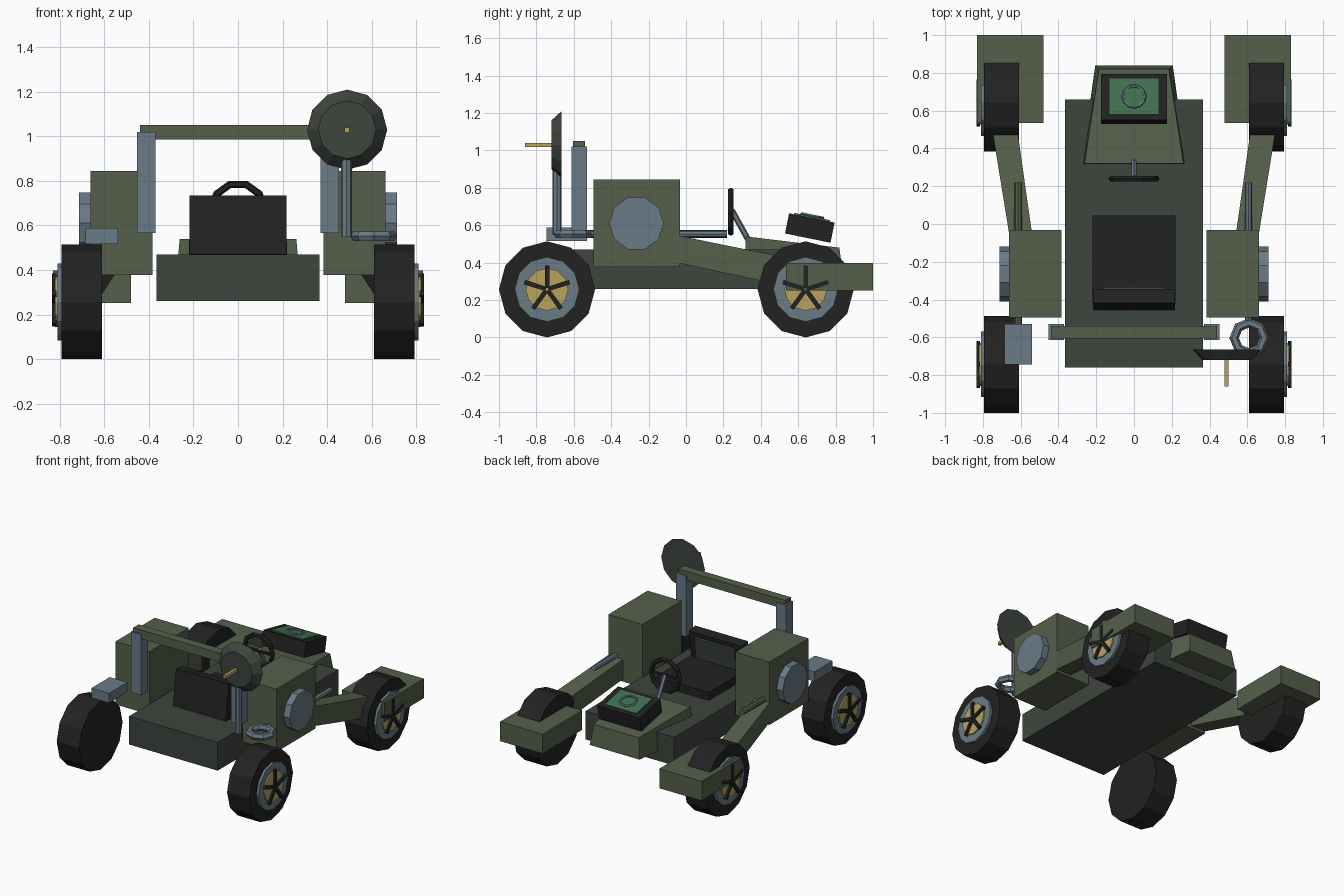
import bpy, bmesh, math
from mathutils import Matrix, Vector

if "Cube" in bpy.data.objects:
    bpy.data.objects.remove(bpy.data.objects["Cube"])


def mat(name, rgb):
    m = bpy.data.materials.new(name)
    m.diffuse_color = (*rgb, 1)
    m.use_nodes = True
    m.node_tree.nodes["Principled BSDF"].inputs["Base Color"].default_value = m.diffuse_color
    return m


GREEN = mat("olive green", (0.090, 0.115, 0.068))
DARK = mat("dark grey green", (0.048, 0.058, 0.048))
BLACK = mat("rubber black", (0.016, 0.016, 0.016))
STEEL = mat("steel blue", (0.140, 0.198, 0.240))
GOLD = mat("gold", (0.479, 0.365, 0.107))
SCREEN = mat("screen green", (0.054, 0.168, 0.080))


def finish(name, m):
    o = bpy.context.object
    o.name = name
    o.data.materials.append(m)
    return o


def box(name, m, x, y, z, rot=(0, 0, 0)):
    """Box from (min, max) ranges, turned about its centre."""
    c = [(a + b) / 2 for a, b in (x, y, z)]
    bpy.ops.mesh.primitive_cube_add(size=1, location=c, rotation=rot)
    o = finish(name, m)
    o.data.transform(Matrix.Diagonal([abs(b - a) for a, b in (x, y, z)] + [1]))
    return o


def rod(name, m, p, q, r, n, r2=None, spin=0):
    """n-sided cylinder or cone frustum between two points."""
    p, q = Vector(p), Vector(q)
    d = q - p
    bpy.ops.mesh.primitive_cone_add(vertices=n, radius1=r, radius2=r if r2 is None else r2,
                                    depth=d.length, location=(p + q) / 2,
                                    rotation=d.to_track_quat('Z', 'Y').to_euler())
    o = finish(name, m)
    o.data.transform(Matrix.Rotation(spin, 4, 'Z'))
    return o


def ring(name, m, loc, major, minor, n, k, rot=(0, 0, 0)):
    bpy.ops.mesh.primitive_torus_add(location=loc, rotation=rot, major_radius=major, minor_radius=minor,
                                     major_segments=n, minor_segments=k)
    return finish(name, m)


def loft(name, m, a, b):
    """Solid between two four-cornered sections."""
    bm = bmesh.new()
    va, vb = [bm.verts.new(p) for p in a], [bm.verts.new(p) for p in b]
    bm.faces.new(va)
    bm.faces.new(vb)
    for i in range(4):
        j = (i + 1) % 4
        bm.faces.new((va[i], va[j], vb[j], vb[i]))
    bmesh.ops.recalc_face_normals(bm, faces=bm.faces)
    me = bpy.data.meshes.new(name)
    bm.to_mesh(me)
    bm.free()
    me.materials.append(m)
    o = bpy.data.objects.new(name, me)
    bpy.context.collection.objects.link(o)
    return o


def rect(y, x0, x1, z0, z1, s=1):
    return [(s * x0, y, z0), (s * x1, y, z0), (s * x1, y, z1), (s * x0, y, z1)]


# chassis and tapered nose
box("chassis", DARK, (-.365, .365), (-.76, .66), (.26, .47))
loft("nose", GREEN,
     [(-.28, .31, .33), (.28, .31, .33), (.205, .84, .33), (-.205, .84, .33)],
     [(-.262, .32, .54), (.262, .32, .54), (.185, .82, .48), (-.185, .82, .48)])

# seat: pad, forward-leaning backrest and its panel
box("seat_pad", BLACK, (-.22, .22), (-.42, .045), (.46, .53))
LEAN = -math.radians(7.6)
box("seat_back", BLACK, (-.217, .217), (-.437, -.362), (.465, .73), (LEAN, 0, 0))
box("seat_back_panel", DARK, (-.165, .165), (-.366, -.344), (.52, .69), (LEAN, 0, 0))

# steering wheel and column
ring("steering_wheel", BLACK, (0, .24, .672), .118, .017, 10, 6, (math.pi / 2, 0, 0))
rod("steering_column", STEEL, (0, .245, .68), (0, .345, .5), .016, 6)
box("steering_spoke", BLACK, (-.115, .115), (.232, .248), (.664, .68))

# tilted console with screen and dial
TILT = -math.radians(11.5)
c = Vector((0, .662, .585))
up = Vector((0, -math.sin(TILT), math.cos(TILT)))
box("console", BLACK, (-.175, .175), (c.y - .124, c.y + .124), (c.z - .055, c.z + .055), (TILT, 0, 0))
s = c + up * .058
box("console_screen", SCREEN, (-.13, .13), (s.y - .097, s.y + .097), (s.z - .0045, s.z + .0045), (TILT, 0, 0))
d = c + up * .066
ring("console_dial", STEEL, d, .058, .008, 12, 5, (TILT, 0, 0))

# roll bar
box("roll_bar_cross", GREEN, (-.44, .44), (-.605, -.54), (.985, 1.05))

for s, side in ((1, "right"), (-1, "left")):
    box(f"roll_bar_post_{side}", STEEL, (s * .37, s * .453), (-.613, -.53), (.567, 1.02))
    # side pods with round caps
    box(f"side_pod_{side}", GREEN, (s * .383, s * .663), (-.495, -.033), (.377, .845))
    rod(f"pod_cap_{side}", STEEL, (s * .65, -.265, .61), (s * .713, -.265, .61), .146, 10, spin=math.pi / 2)
    # arms and rear fenders
    loft(f"arm_{side}", GREEN, rect(-.12, .53, .65, .415, .56, s), rect(.62, .635, .77, .255, .41, s))
    box(f"fender_{side}", GREEN, (s * .48, s * .83), (.535, 1.0), (.252, .397))
    # wheels: tyre, rim, hub plate, five spokes
    for y, end in ((-.743, "front"), (.64, "rear")):
        z, tag = .257, f"{end}_{side}"
        for part, m, x0, x1, r in (("tyre", BLACK, .61, .793, .257), ("rim", STEEL, .78, .811, .173),
                                   ("hub_plate", GOLD, .80, .821, .114)):
            rod(f"{part}_{tag}", m, (s * x0, y, z), (s * x1, y, z), r, 12)
        for i in range(5):
            a = i * math.tau / 5
            o = box(f"spoke_{tag}_{i}", BLACK, (s * .815, s * .835), (y - .012, y + .012), (z - .06, z + .06))
            o.data.transform(Matrix.Translation((0, 0, .067)))
            o.rotation_euler.x = a
            o.location = (s * .825, y, z)

# dish on a mast, with gold pointer
rod("dish", DARK, (.49, -.665, 1.03), (.49, -.72, 1.03), .18, 12, .13)
box("dish_pointer", GOLD, (.479, .501), (-.86, -.70), (1.017, 1.04))
rod("dish_mast", STEEL, (.488, -.69, .55), (.488, -.69, 1.0), .025, 8)

# right barrel with muzzle ring, left barrel with block
rod("barrel_right", STEEL, (.607, -.53, .553), (.607, .22, .553), .019, 8)
ring("muzzle_ring", STEEL, (.61, -.603, .552), .08, .025, 8, 6)
rod("barrel_left", GREEN, (-.613, -.54, .553), (-.613, .22, .553), .021, 8)
box("muzzle_block", STEEL, (-.685, -.54), (-.745, -.53), (.516, .588))
